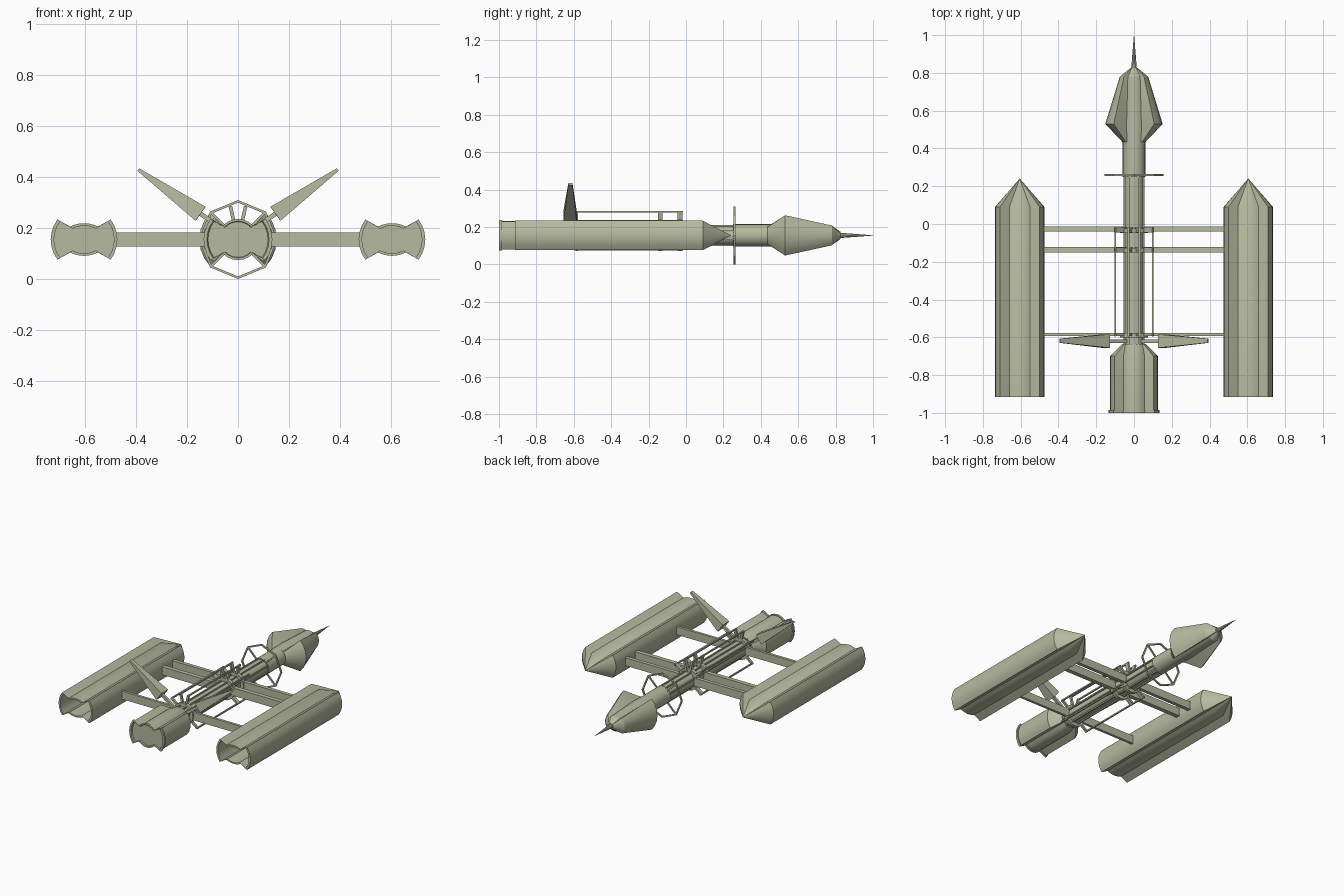
import bpy, bmesh, math
from mathutils import Vector

if "Cube" in bpy.data.objects:
    bpy.data.objects.remove(bpy.data.objects["Cube"])

ZC = 0.155  # height of the ship's axis
mat = bpy.data.materials.new("pale olive hull")
mat.diffuse_color = (0.47, 0.49, 0.35, 1)
mat.use_nodes = True
mat.node_tree.nodes["Principled BSDF"].inputs["Base Color"].default_value = mat.diffuse_color


def finish(name, bm, smooth=True):
    bmesh.ops.recalc_face_normals(bm, faces=bm.faces[:])
    me = bpy.data.meshes.new(name)
    bm.to_mesh(me)
    bm.free()
    me.materials.append(mat)
    if smooth:
        me.shade_smooth()
        me.set_sharp_from_angle(angle=math.radians(28))
    ob = bpy.data.objects.new(name, me)
    bpy.context.collection.objects.link(ob)
    return ob


def skin(bm, rings, cap0=True, cap1=True):
    vs = [[bm.verts.new(p) for p in r] for r in rings]
    n = len(vs[0])
    for a, b in zip(vs, vs[1:]):
        for i in range(n):
            bm.faces.new((a[i], a[(i + 1) % n], b[(i + 1) % n], b[i]))
    if cap0:
        bm.faces.new(vs[0])
    if cap1:
        bm.faces.new(vs[-1])


def lobed(R, rc, a, flare):
    """Two side sectors of radius R and a centre lobe of radius rc, as (x, z)."""
    pts = []
    for side in (0, 180):
        for i in range(7):
            t = math.radians(side - a + 2 * a * i / 6)
            pts.append((R * math.cos(t), R * math.sin(t)))
        na = a + 6
        for i in range(7):
            d = na + (180 - 2 * na) * i / 6
            r = rc * (1 + flare * ((d - 90) / (90 - na)) ** 2)
            t = math.radians(side + d)
            pts.append((r * math.cos(t), r * math.sin(t)))
    return pts


def hull(name, stations, a, flare=0.0, cx=0.0, cap0=True):
    bm = bmesh.new()
    rings = [[(cx + x, y, ZC + z) for x, z in lobed(R, rc, a, flare)]
             for y, R, rc in stations]
    skin(bm, rings, cap0=cap0)
    return finish(name, bm)


def lathe(name, prof, n=20):
    """Round body along y from (y, radius) pairs."""
    bm = bmesh.new()
    skin(bm, [[(r * math.cos(2 * math.pi * i / n), y, ZC + r * math.sin(2 * math.pi * i / n))
               for i in range(n)] for y, r in prof])
    return finish(name, bm)


def bar(name, p, q, w0, d0, w1=None, d1=None):
    """Square bar from p to q; w is the width across, d the width towards y or z."""
    p, q = Vector(p), Vector(q)
    ax = (q - p).normalized()
    ref = Vector((0, 0, 1)) if abs(ax.y) > 0.9 else Vector((0, 1, 0))
    u = ax.cross(ref).normalized()
    v = u.cross(ax).normalized()
    w1 = w0 if w1 is None else w1
    d1 = d0 if d1 is None else d1
    bm = bmesh.new()
    skin(bm, [[c + u * w * s / 2 + v * d * t / 2 for s, t in ((-1, -1), (1, -1), (1, 1), (-1, 1))]
              for c, w, d in ((p, w0, d0), (q, w1, d1))])
    return finish(name, bm, smooth=False)


def polar(deg, r, y):
    t = math.radians(deg)
    return (r * math.cos(t), y, ZC + r * math.sin(t))


# Central fuselage with collars
lathe("fuselage_spine", [(-0.66, 0.052), (0.26, 0.052)])
lathe("fuselage_neck", [(0.25, 0.06), (0.45, 0.06)])
for i, y in enumerate((-0.035, -0.14, -0.59)):
    lathe(f"collar_{i}", [(y - 0.012, 0.075), (y + 0.012, 0.075)])
for k in range(8):
    bar(f"spine_rod_{k}", polar(22.5 + 45 * k, 0.057, -0.64),
        polar(22.5 + 45 * k, 0.057, 0.26), 0.008, 0.008)

# Nose bulb and spike
hull("nose_bulb", [(0.435, 0.062, 0.06), (0.53, 0.152, 0.062),
                   (0.78, 0.075, 0.052), (0.825, 0.02, 0.02)], 45)
lathe("nose_spike", [(0.81, 0.016), (1.0, 0.0008)], 10)

# Rear engine with raised rim and recessed end plate
hull("rear_engine", [(-0.99, 0.127, 0.076), (-0.70, 0.127, 0.076), (-0.635, 0.062, 0.06)], 36)
hull("engine_rim", [(-0.99, 0.118, 0.07), (-1.0, 0.122, 0.072), (-1.0, 0.135, 0.081),
                    (-0.985, 0.135, 0.081), (-0.985, 0.12, 0.07)], 37)

# Side pods: open at the back, pointed at the front
for s, side in ((-1, "left"), (1, "right")):
    hull(f"{side}_pod", [(-0.60, 0.118, 0.054), (-0.915, 0.118, 0.054), (-0.915, 0.131, 0.064),
                         (0.09, 0.131, 0.064), (0.24, 0.0008, 0.0005)],
         37, 0.17, cx=0.605 * s)
    # Cross beams
    for i, (y, w) in enumerate(((-0.027, 0.025), (-0.137, 0.03), (-0.585, 0.018))):
        bar(f"{side}_beam_{i}", (0.04 * s, y, ZC), (0.49 * s, y, ZC), 0.055, w)
    # Tapered fin on a short stem
    bar(f"{side}_fin", (0.147 * s, -0.62, 0.256), (0.392 * s, -0.618, 0.43),
        0.068, 0.072, 0.012, 0.022)
    bar(f"{side}_fin_stem", (0.03 * s, -0.62, 0.175), (0.16 * s, -0.62, 0.265), 0.018, 0.018)

# Rails held off the fuselage by radial posts
for k, (deg, r) in enumerate(((77, 0.13), (103, 0.13), (38, 0.125), (142, 0.125),
                              (-38, 0.125), (-142, 0.125))):
    bar(f"rail_{k}", polar(deg, r, -0.595), polar(deg, r, -0.015), 0.009, 0.009)
    for j, y in enumerate((-0.032, -0.138, -0.585)):
        bar(f"rail_post_{k}_{j}", polar(deg, 0.045, y), polar(deg, r + 0.003, y),
            0.014, 0.026 if j < 2 else 0.014)

# Octagonal ring with spokes
bm = bmesh.new()
rings = []
for y, r in ((0.255, 0.145), (0.255, 0.155), (0.265, 0.155), (0.265, 0.145), (0.255, 0.145)):
    rings.append([polar(45 * k, r, y) for k in range(8)])
skin(bm, rings, False, False)
bmesh.ops.remove_doubles(bm, verts=bm.verts[:], dist=1e-5)
finish("antenna_ring", bm, smooth=False)
for k in range(4):
    bar(f"ring_spoke_{k}", polar(45 + 90 * k, 0.04, 0.26), polar(45 + 90 * k, 0.148, 0.26),
        0.009, 0.009)
